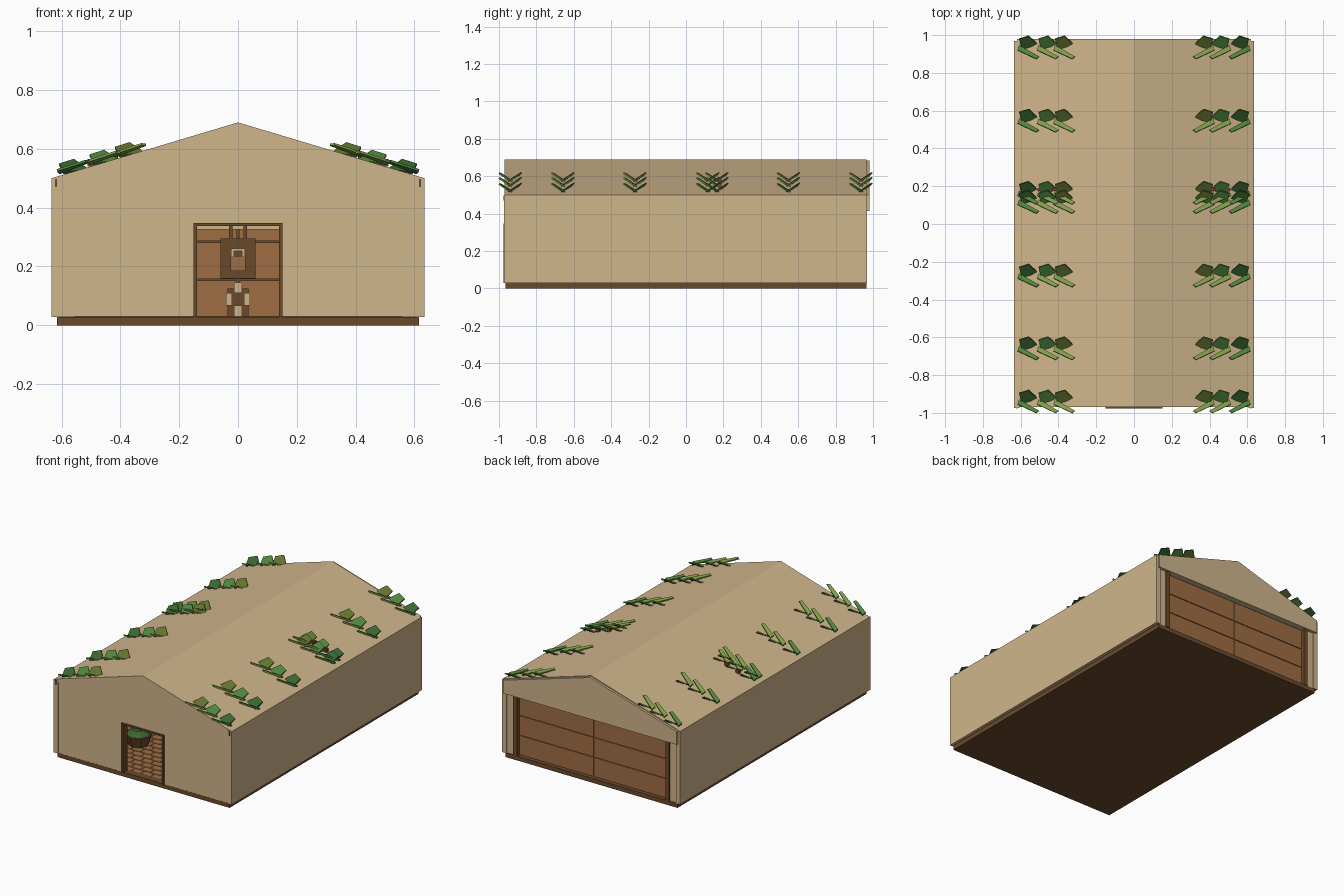
import bpy, bmesh, math
from mathutils import Vector

if "Cube" in bpy.data.objects:
    bpy.data.objects.remove(bpy.data.objects["Cube"])


def mat(name, hexcol):
    m = bpy.data.materials.new(name)
    lin = []
    for i in (0, 2, 4):
        c = int(hexcol[i:i + 2], 16) / 255
        lin.append(c / 12.92 if c <= 0.04045 else ((c + 0.055) / 1.055) ** 2.4)
    m.diffuse_color = (*lin, 1)
    m.use_nodes = True
    m.node_tree.nodes["Principled BSDF"].inputs["Base Color"].default_value = m.diffuse_color
    return m


TAN = mat("tan_plaster", "D0B68C")
WOOD = mat("brown_wood", "9F6D44")
DARK = mat("dark_wood", "6B4A2C")
G_DARK = mat("dark_green", "3A6530")
G_MID = mat("mid_green", "4F853D")
G_OLIVE = mat("olive_green", "62742F")
G_LIGHT = mat("light_green", "7E9E48")
RED = mat("red_flower", "8E3B28")


def finish(name, bm, material):
    bmesh.ops.recalc_face_normals(bm, faces=bm.faces)
    me = bpy.data.meshes.new(name)
    bm.to_mesh(me)
    bm.free()
    me.materials.append(material)
    ob = bpy.data.objects.new(name, me)
    bpy.context.collection.objects.link(ob)
    return ob


def add_box(bm, x0, x1, y0, y1, z0, z1):
    vs = bmesh.ops.create_cube(bm, size=1)["verts"]
    for v in vs:
        v.co = Vector((x1 if v.co.x > 0 else x0, y1 if v.co.y > 0 else y0,
                       z1 if v.co.z > 0 else z0))


def boxes(name, material, *dims):
    bm = bmesh.new()
    for d in dims:
        add_box(bm, *d)
    return finish(name, bm, material)


def prism(name, material, pts, y0, y1):
    """Extrude an x-z outline along y."""
    bm = bmesh.new()
    f = bm.faces.new([bm.verts.new((x, y0, z)) for x, z in pts])
    ext = bmesh.ops.extrude_face_region(bm, geom=[f])["geom"]
    bmesh.ops.translate(bm, vec=(0, y1 - y0, 0),
                        verts=[g for g in ext if isinstance(g, bmesh.types.BMVert)])
    return finish(name, bm, material)


def gable(half_w, eave, peak, door_w, door_h):
    right = [(half_w, eave), (half_w, 0.03), (door_w, 0.03), (door_w, door_h)]
    return [(0, peak)] + right + [(-x, z) for x, z in reversed(right)]


W, EAVE, PEAK = 0.635, 0.50, 0.69

# Base slab and long walls
boxes("base", DARK, (-0.615, 0.615, -0.965, 0.965, 0, 0.028))
for s, side in ((-1, "left"), (1, "right")):
    xs = sorted((s * 0.605, s * W))
    boxes(side + "_wall", TAN, (*xs, -0.973, 0.968, 0.028, EAVE))

# Roof: one folded thick shell
t = 0.02
prism("roof", TAN, [(-W, EAVE), (0, PEAK), (W, EAVE), (W, EAVE - t),
                    (0, PEAK - t), (-W, EAVE - t)], -0.97, 0.966)

# Front gable with doorway, and dark corner brackets
prism("front_gable", TAN, gable(0.615, 0.503, PEAK - 0.003, 0.15, 0.345), -0.968, -0.935)
boxes("front_brackets", DARK, *[(*sorted((s * 0.616, s * 0.623)), -0.977, -0.96, 0.47, 0.498)
                                for s in (-1, 1)])

# Door frame
boxes("door_frame", DARK, (-0.152, -0.139, -0.976, -0.93, 0.028, 0.345),
      (0.139, 0.152, -0.976, -0.93, 0.028, 0.345),
      (-0.152, 0.152, -0.976, -0.93, 0.337, 0.348))

# Back gable above the wide opening, with its corner posts
prism("back_header", TAN, [(-0.62, 0.415), (0.62, 0.415), (0.62, 0.5), (0, 0.683), (-0.62, 0.5)],
      0.94, 0.98)
boxes("back_corner_posts", TAN, *[(*sorted((s * 0.555, s * 0.61)), 0.92, 0.96, 0.028, 0.42)
                                  for s in (-1, 1)])
boxes("back_door_posts", DARK, *[(*sorted((s * 0.53, s * 0.558)), 0.915, 0.968, 0.028, 0.415)
                                 for s in (-1, 1)])

# Wide back door: dark backing with six wooden panels
boxes("back_door_core", DARK, (-0.53, 0.53, 0.918, 0.936, 0.028, 0.415))
panels = []
for z0, z1 in ((0.03, 0.153), (0.158, 0.281), (0.286, 0.413)):
    for x0, x1 in ((-0.53, -0.003), (0.003, 0.53)):
        panels.append((x0, x1, 0.912, 0.942, z0, z1))
boxes("back_door_panels", WOOD, *panels)
boxes("inner_header", TAN, (-0.6, 0.6, 0.88, 0.91, 0.325, 0.341))

# Tiled floor in staggered rows
bm = bmesh.new()
for r in range(37):
    y = -0.93 + r * 0.05
    for c in range(17):
        x = -0.6 + c * 0.07 + (0.035 if r % 2 else 0)
        q = [(x, y), (min(x + 0.062, 0.6), y), (min(x + 0.062, 0.6), y + 0.043), (x, y + 0.043)]
        bm.faces.new([bm.verts.new((a, b, 0.032)) for a, b in q])
finish("floor_tiles", bm, WOOD)

# Hanging board with an inset emblem panel
boxes("hanging_board", DARK, (-0.06, 0.06, 0.0, 0.02, 0.16, 0.295),
      (-0.03, -0.018, 0.005, 0.015, 0.295, 0.64), (0.018, 0.03, 0.005, 0.015, 0.295, 0.64))
boxes("board_panel", WOOD, (-0.025, 0.025, -0.006, 0.0, 0.185, 0.235))
boxes("board_arch", TAN, (-0.023, -0.014, -0.006, 0, 0.235, 0.262),
      (0.014, 0.023, -0.006, 0, 0.235, 0.262), (-0.014, 0.014, -0.006, 0, 0.252, 0.262))

# Pedestal below the board
boxes("pedestal_core", DARK, (-0.035, 0.035, 0.1, 0.16, 0.03, 0.125))
boxes("pedestal_trim", TAN, (-0.04, -0.02, 0.09, 0.17, 0.068, 0.11),
      (0.02, 0.04, 0.09, 0.17, 0.068, 0.11), (-0.014, 0.014, 0.09, 0.17, 0.11, 0.145),
      (-0.014, 0.014, 0.09, 0.17, 0.03, 0.068))

# Round planters inside the entrance
for s, side in ((-1, "left"), (1, "right")):
    for part, m, r1, r2, z, h in (("pot", DARK, 0.06, 0.085, 0.03, 0.07),
                                  ("bush", G_DARK, 0.075, 0.04, 0.10, 0.03)):
        bm = bmesh.new()
        bmesh.ops.create_cone(bm, cap_ends=True, segments=8, radius1=r1, radius2=r2, depth=h)
        bmesh.ops.translate(bm, verts=bm.verts, vec=(s * 0.29, -0.6, z + h / 2))
        finish(side + "_" + part, bm, m)

# Roof plants: three leaf pairs per tuft, a broad blade and a long narrow one
BROAD = [(-0.05, 0.012, 0.0), (0.0, 0.058, 0.034), (0.05, 0.042, 0.018), (0.035, -0.012, -0.012)]
NARROW = [(-0.055, -0.052, 0.028), (-0.04, -0.064, 0.03), (0.058, -0.018, -0.002), (0.05, 0.008, -0.012)]


def add_leaf(bm, pts, s, cx, cy):
    z = PEAK - 0.299 * cx + 0.006
    ring = [Vector((s * (cx + x), cy + y, z + dz)) for x, y, dz in pts]
    n = (ring[1] - ring[0]).cross(ring[2] - ring[0]).normalized() * 0.004
    lo, hi = [[bm.verts.new(p + k * n) for p in ring] for k in (-1, 1)]
    bm.faces.new(hi)
    bm.faces.new(lo[::-1])
    for i in range(4):
        j = (i + 1) % 4
        bm.faces.new((lo[i], lo[j], hi[j], hi[i]))


TUFTS = (-0.937, -0.655, -0.27, 0.12, 0.168, 0.55, 0.938)
LEAVES = (("inner", 0.368, G_OLIVE, G_LIGHT), ("middle", 0.455, G_MID, G_LIGHT),
          ("outer", 0.558, G_DARK, G_MID))
for name, cx, broad_m, narrow_m in LEAVES:
    for kind, shape, m in (("broad", BROAD, broad_m), ("narrow", NARROW, narrow_m)):
        bm = bmesh.new()
        for s in (-1, 1):
            for cy in TUFTS:
                add_leaf(bm, shape, s, cx, cy)
        finish(name + "_" + kind + "_leaves", bm, m)

# Small red blooms in the double tufts
boxes("blooms", RED, *[(s * x - 0.012, s * x + 0.012, 0.175, 0.19, 0.69 - 0.3 * x, 0.715 - 0.3 * x)
                       for s in (-1, 1) for x in (0.42, 0.5)])
